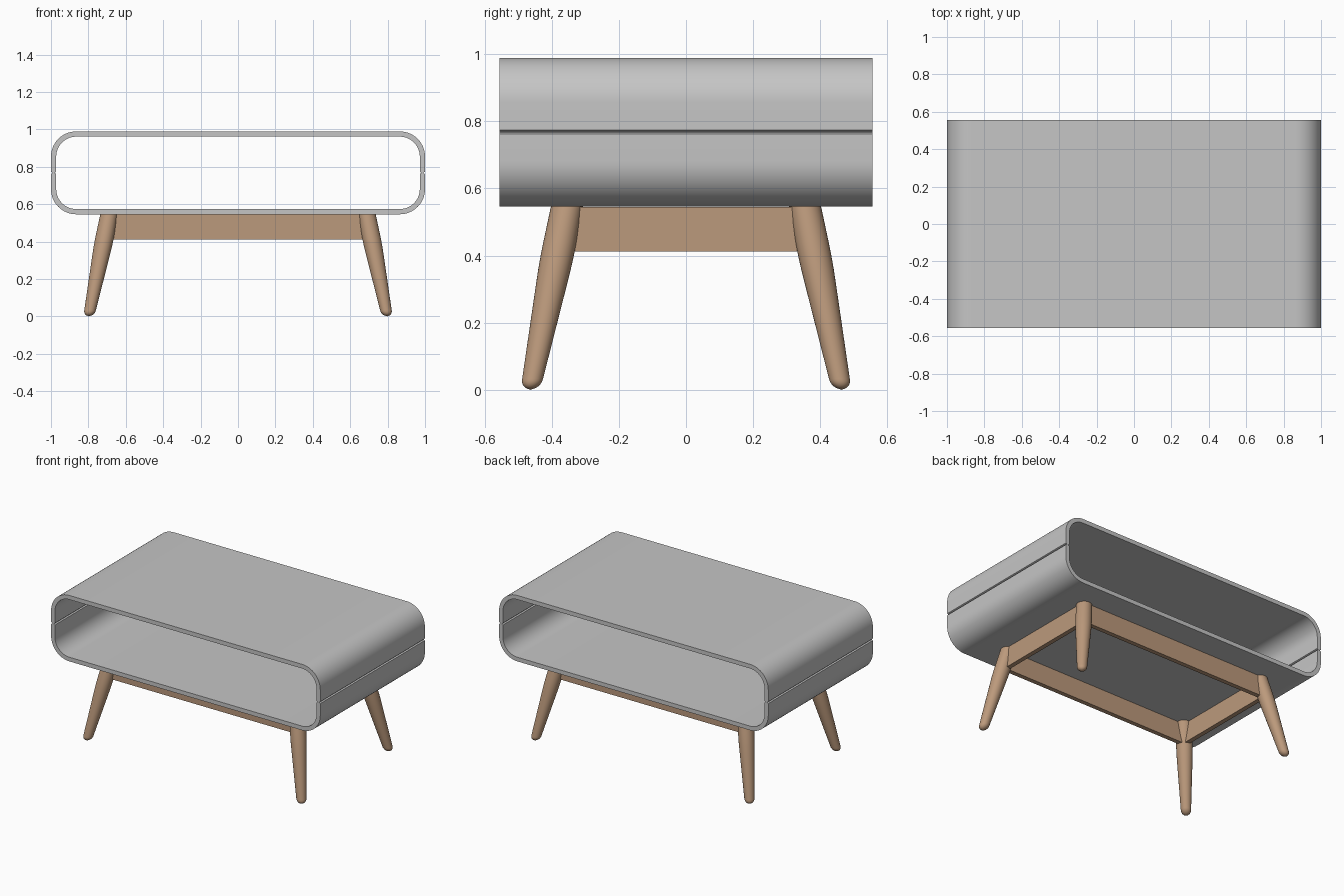
import bpy, bmesh, math

if "Cube" in bpy.data.objects:
    bpy.data.objects.remove(bpy.data.objects["Cube"])


def material(name, rgb):
    m = bpy.data.materials.new(name)
    m.diffuse_color = (*rgb, 1)
    m.use_nodes = True
    m.node_tree.nodes["Principled BSDF"].inputs["Base Color"].default_value = m.diffuse_color
    return m


GREY = material("grey shell", (0.56, 0.56, 0.56))
WOOD = material("light wood", (0.50, 0.32, 0.20))


def finish(bm, name, mat, angle=35):
    bmesh.ops.recalc_face_normals(bm, faces=bm.faces)
    for f in bm.faces:
        f.smooth = True
    me = bpy.data.meshes.new(name)
    bm.to_mesh(me)
    bm.free()
    me.materials.append(mat)
    me.set_sharp_from_angle(angle=math.radians(angle))
    ob = bpy.data.objects.new(name, me)
    bpy.context.collection.objects.link(ob)
    return ob


# Shell halves: U-shaped profile with chamfered ends that form the seam groove
HALF_DEPTH, MID, HALF_H = 0.555, 0.7675, 0.2215
WALL, RADIUS, STEPS = 0.028, 0.135, 16


def u_profile(inset, radius, neck):
    cx, cz = 1 - RADIUS, HALF_H - RADIUS
    right = [(1 - inset + neck, 0.0015), (1 - inset, 0.006)]
    for i in range(STEPS + 1):
        a = math.pi / 2 * i / STEPS
        right.append((cx + radius * math.cos(a), cz + radius * math.sin(a)))
    return right + [(-x, z) for x, z in reversed(right)]


def shell_half(name, sign):
    bm = bmesh.new()
    rows = []
    for prof in (u_profile(0, RADIUS, -0.008), u_profile(WALL, RADIUS - WALL, 0.008)):
        for y in (-HALF_DEPTH, HALF_DEPTH):
            rows.append([bm.verts.new((x, y, MID + sign * z)) for x, z in prof])
    loop = [rows[0], rows[1], rows[3], rows[2]]   # around the wall section
    for k in range(4):
        a, b = loop[k], loop[(k + 1) % 4]
        for i in range(len(a) - 1):
            bm.faces.new((a[i], a[i + 1], b[i + 1], b[i]))
    for i in (0, -1):
        bm.faces.new([row[i] for row in loop])
    finish(bm, name, GREY)


shell_half("upper_shell", 1)
shell_half("lower_shell", -1)

# Thin core strips that close the seam at the bottom of the groove
for side, s in (("left", -1), ("right", 1)):
    bm = bmesh.new()
    bmesh.ops.create_cube(bm, size=1)
    for v in bm.verts:
        v.co = (s * (1 - WALL / 2) + v.co.x * 0.011, v.co.y * 2 * HALF_DEPTH, MID + v.co.z * 0.004)
    finish(bm, side + "_seam_core", GREY)


# Splayed tapered legs with rounded feet
def leg_axis(z):
    k = (0.547 - z) * 0.2
    return 0.688 + k, 0.354 + k


def leg(name, sx, sy, sides=32):
    profile = [(0.55, 0.048), (0.44, 0.0495), (0.40, 0.0495), (0.36, 0.0485), (0.31, 0.046)]
    for i in range(8):
        a = math.pi / 2 * i / 8
        profile.append((0.033 - 0.031 * math.sin(a), 0.031 * math.cos(a)))
    bm = bmesh.new()
    rings = []
    for z, r in profile:
        cx, cy = leg_axis(z)
        rings.append([bm.verts.new((sx * (cx + r * math.cos(t)), sy * (cy + r * math.sin(t)), z))
                      for t in (2 * math.pi * j / sides for j in range(sides))])
    for a, b in zip(rings, rings[1:]):
        for j in range(sides):
            k = (j + 1) % sides
            bm.faces.new((a[j], a[k], b[k], b[j]))
    bm.faces.new(rings[0])
    cx, cy = leg_axis(0)
    tip = bm.verts.new((sx * cx, sy * cy, 0))
    for j in range(sides):
        bm.faces.new((rings[-1][j], rings[-1][(j + 1) % sides], tip))
    finish(bm, name, WOOD)


for fb, sy in (("front", -1), ("back", 1)):
    for lr, sx in (("left", -1), ("right", 1)):
        leg(f"{fb}_{lr}_leg", sx, sy)


# Apron rails with ends slanted to follow the legs
def rail(name, along_x, s, thick=0.03, z0=0.412, z1=0.544):
    bm = bmesh.new()
    bmesh.ops.create_cube(bm, size=2)
    for v in bm.verts:
        z = z1 if v.co.z > 0 else z0
        ax, ay = leg_axis(z)
        if along_x:
            v.co = (v.co.x * (ax - 0.02), s * 0.368 + v.co.y * thick / 2, z)
        else:
            v.co = (s * 0.702 + v.co.x * thick / 2, v.co.y * (ay - 0.02), z)
    finish(bm, name, WOOD)


for s, a, b in ((-1, "front", "left"), (1, "back", "right")):
    rail(a + "_rail", True, s)
    rail(b + "_rail", False, s)
